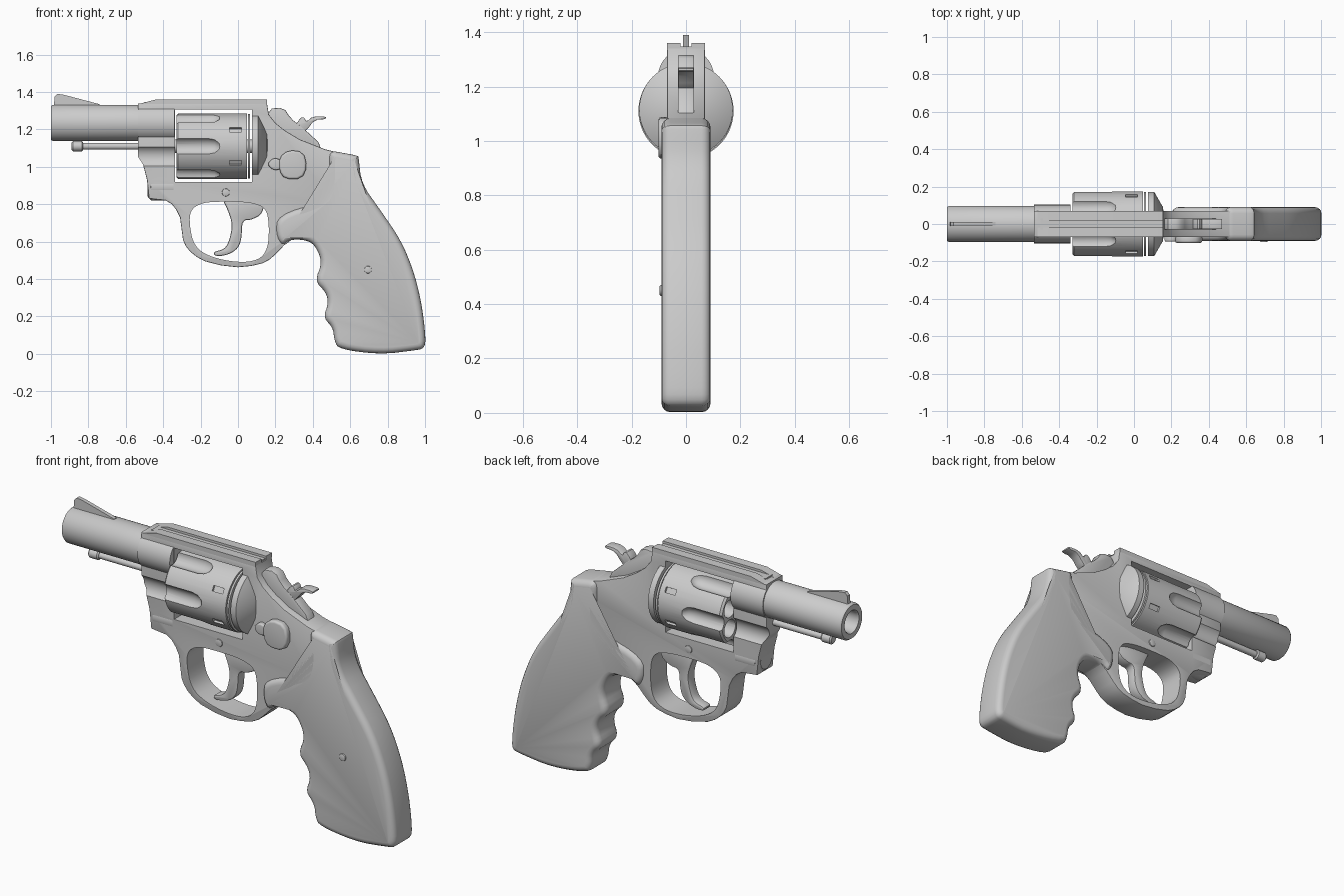
import bpy, bmesh, math
from mathutils import Matrix, Vector

cube = bpy.data.objects.get("Cube")
if cube:
    bpy.data.objects.remove(cube)

steel = bpy.data.materials.new("plain grey")
steel.use_nodes = True
GREY = (0.6, 0.6, 0.6, 1)
steel.diffuse_color = GREY
steel.node_tree.nodes["Principled BSDF"].inputs["Base Color"].default_value = GREY


def finish(name, bm):
    bmesh.ops.remove_doubles(bm, verts=bm.verts, dist=1e-5)
    bmesh.ops.recalc_face_normals(bm, faces=bm.faces)
    mesh = bpy.data.meshes.new(name)
    bm.to_mesh(mesh)
    bm.free()
    mesh.materials.append(steel)
    obj = bpy.data.objects.new(name, mesh)
    bpy.context.collection.objects.link(obj)
    return obj


def soften(pts, times=2):
    """Round a closed outline by cutting its corners."""
    for _ in range(times):
        out = []
        for i, p in enumerate(pts):
            a, b = Vector(p), Vector(pts[(i + 1) % len(pts)])
            out += [a.lerp(b, 0.25), a.lerp(b, 0.75)]
        pts = out
    return pts


def plate(name, pts, half, edge=0.0, y=0.0, steps=4):
    """Side outline (x, z) given thickness along y, with rounded rims."""
    pts = [Vector(p) for p in pts]
    n = len(pts)
    area = sum(pts[i - 1].x * pts[i].y - pts[i].x * pts[i - 1].y for i in range(n))
    if area < 0:
        pts.reverse()
    inward = []
    for i in range(n):
        d1 = (pts[i] - pts[i - 1]).normalized()
        d2 = (pts[(i + 1) % n] - pts[i]).normalized()
        t = (d1 + d2).normalized()
        inward.append(Vector((-t.y, t.x)) / max(0.6, t.dot(d1)))
    rims = [(0, half)]
    if edge:
        angles = [math.pi / 2 * k / steps for k in range(steps + 1)]
        rims = [(edge * (1 - math.cos(a)), half - edge + edge * math.sin(a)) for a in angles]
    layers = [(i, -d) for i, d in reversed(rims)] + rims
    bm = bmesh.new()
    rings = [[bm.verts.new((p.x + q.x * inset, y + dy, p.y + q.y * inset))
              for p, q in zip(pts, inward)] for inset, dy in layers]
    for a, b in zip(rings, rings[1:]):
        for i in range(n):
            j = (i + 1) % n
            bm.faces.new((a[i], a[j], b[j], b[i]))
    bm.faces.new(rings[0])
    bm.faces.new(rings[-1])
    return finish(name, bm)


def lathe(name, profile, z, y=0.0, sides=48, axis="X"):
    """Spin (along, radius) points about a line parallel to the axis."""
    bm = bmesh.new()
    verts = [bm.verts.new((a, 0, r)) for a, r in profile]
    edges = [bm.edges.new(pair) for pair in zip(verts, verts[1:])]
    bmesh.ops.spin(bm, geom=verts + edges, cent=(0, 0, 0), axis=(1, 0, 0),
                   angle=2 * math.pi, steps=sides)
    bmesh.ops.transform(bm, matrix=Matrix.Translation((0, y, z)), verts=bm.verts)
    return finish(name, bm)


def rod(name, x0, x1, r, z, y=0.0, sides=32):
    return lathe(name, [(x0, 0), (x0, r), (x1, r), (x1, 0)], z, y, sides)


def disc(name, x, z, r, half, y=0.0):
    """Short round pin lying across the model."""
    pts = [(x + r * math.cos(k * math.pi / 8), z + r * math.sin(k * math.pi / 8)) for k in range(16)]
    return plate(name, pts, half, 0.004, y, 2)


def box(name, x0, x1, y0, y1, z0, z1):
    return plate(name, [(x0, z0), (x1, z0), (x1, z1), (x0, z1)], (y1 - y0) / 2, 0, (y0 + y1) / 2)


def cut(target, cutters):
    for c in cutters:
        mod = target.modifiers.new("cut", "BOOLEAN")
        mod.object, mod.solver = c, "EXACT"
        with bpy.context.temp_override(object=target, active_object=target):
            bpy.ops.object.modifier_apply(modifier=mod.name)
        bpy.data.objects.remove(c)


# Frame with cylinder window, guard opening and waisted front
frame = plate("frame", [
    (-.535, 1.34), (.155, 1.34), (.165, 1.28), (.2, 1.235), (.25, 1.195), (.33, 1.147),
    (.465, 1.094), (.62, 1.055), (.6, 1.0), (.52, .8), (.45, .62), (.3, .62), (.246, .58),
    (.2, .532), (.17, .505), (.13, .484), (.07, .47), (0, .463), (-.09, .473), (-.176, .495),
    (-.22, .518), (-.257, .548), (-.28, .578), (-.294, .61), (-.302, .67), (-.31, .73),
    (-.33, .77), (-.353, .80), (-.385, .82), (-.476, .83), (-.487, .933), (-.508, 1.013),
    (-.535, 1.055)], .07, .005, steps=2)
guard_hole = plate("guard_cutter", soften([
    (-.26, .69), (-.255, .77), (-.19, .81), (-.07, .815), (.07, .81), (.15, .78),
    (.167, .69), (.16, .56), (.11, .5), (0, .488), (-.15, .518), (-.235, .575)]), .2)
cut(frame, [guard_hole, box("window_cutter", -.337, .075, -.2, .2, .918, 1.307)]
    + [rod("waist_cutter", -.6, -.335, .065, 1.055, s * .11) for s in (-1, 1)])

# Rounded lug under the frame front
lathe("front_lug", [(-.485, 0), (-.485, .05), (-.465, .072), (-.345, .072), (-.345, 0)], .893)

# Sighting rails on the top strap
for s, side in ((-1, "right"), (1, "left")):
    plate("top_rail_" + side, [(-.535, 1.335), (-.44, 1.36), (.155, 1.36), (.155, 1.335)],
          .025, 0, s * .045)
box("rail_floor", -.5, .15, -.03, .03, 1.33, 1.348)

# Barrel with hollow bore, and its thicker rear sleeve
lathe("barrel", [(-.4, 0), (-.4, .097), (-.99, .097), (-1, .09), (-1, .062), (-.99, .056),
                 (-.55, .056), (-.55, 0)], 1.235)
rod("barrel_sleeve", -.535, -.34, .103, 1.235, sides=48)
plate("front_sight", [(-.985, 1.32), (-.98, 1.375), (-.965, 1.39), (-.93, 1.385), (-.74, 1.335), (-.74, 1.32)], .011)

# Ejector rod
rod("ejector_rod", -.85, -.4, .018, 1.11, sides=20)
lathe("ejector_tip", [(-.89, 0), (-.89, .02), (-.883, .027), (-.835, .027), (-.828, .02), (-.828, 0)], 1.11, sides=20)

# Fluted cylinder with six chambers and stop notches
AXIS = 1.11
drum = lathe("cylinder", [(-.33, 0), (-.33, .165), (-.32, .175), (.048, .175), (.048, 0)], AXIS, sides=72)
cutters = []
for k in range(6):
    a = math.radians(60 * k)
    b = a + math.radians(30)
    cutters.append(lathe("flute_cutter", [(-.4, 0), (-.4, .047), (-.16, .047), (-.125, .04), (-.1, .022), (-.092, 0)],
                         AXIS + .19 * math.sin(a), .19 * math.cos(a), 24))
    cutters.append(rod("chamber_cutter", -.4, .03, .048, AXIS + .108 * math.sin(b), .108 * math.cos(b), 24))
    notch = box("notch_cutter", -.045, .018, .163, .2, -.014, .014)
    notch.data.transform(Matrix.Translation((0, 0, AXIS)) @ Matrix.Rotation(b, 4, "X"))
    cutters.append(notch)
cut(drum, cutters)
rod("cylinder_rim", .053, .064, .172, AXIS, sides=72)
rod("cylinder_axle", -.36, .09, .035, AXIS)

# Recoil shield behind the cylinder
lathe("recoil_shield", [(.076, 0), (.076, .172), (.108, .172), (.112, .165), (.155, .09), (.165, 0)], AXIS + .005, sides=64)

# Grip with finger grooves
plate("grip", soften([
    (.485, 1.088), (.56, 1.075), (.64, 1.06), (.645, 1.05), (.66, .91), (.76, .77), (.87, .61),
    (.937, .45), (.978, .29), (1.0, .13), (1.003, .03), (.94, .018), (.76, -.003), (.54, .025),
    (.515, .07), (.508, .14), (.455, .195), (.484, .27), (.47, .33), (.41, .39), (.452, .49),
    (.41, .585), (.358, .61), (.278, .612), (.235, .575), (.2, .64), (.21, .745), (.45, .815),
    (.482, .88), (.487, .99)]), .09, .033)

# Trigger
plate("trigger", soften([
    (-.09, .84), (-.05, .76), (-.03, .69), (-.045, .61), (-.07, .56), (-.135, .545),
    (-.12, .52), (-.05, .53), (.002, .565), (.02, .62), (.022, .715), (.07, .715),
    (.135, .75), (.14, .84)]), .03, .008, steps=2)

# Hammer body and thumb spur
plate("hammer", soften([(.15, 1.2), (.16, 1.31), (.245, 1.318), (.28, 1.26), (.34, 1.215),
                        (.46, 1.105), (.4, 1.06), (.2, 1.15)], 1), .03, .005, steps=2)
plate("hammer_spur", soften([(.3, 1.21), (.335, 1.265), (.355, 1.265), (.365, 1.24), (.4, 1.27), (.47, 1.27),
                             (.47, 1.255), (.41, 1.252), (.37, 1.2), (.34, 1.18)], 1), .028, .003, steps=2)

# Thumb latch on the right side
plate("thumb_latch", soften([(.22, 1.05), (.27, 1.09), (.35, 1.08), (.37, 1.0), (.34, .935), (.25, .935), (.22, .98)], 1),
      .02, .012, -.082)
plate("latch_button", soften([(.155, 1.015), (.19, 1.05), (.235, 1.035), (.235, .99), (.19, .98)], 1), .016, .008, -.078)

# Screws
disc("frame_screw", -.065, .863, .021, .075)
disc("grip_screw", .695, .45, .02, .01, -.087)

for obj in bpy.context.collection.objects:
    if obj.type == "MESH" and steel.name in obj.data.materials:
        with bpy.context.temp_override(object=obj, active_object=obj, selected_objects=[obj],
                                       selected_editable_objects=[obj]):
            bpy.ops.object.shade_smooth_by_angle(angle=math.radians(35))
